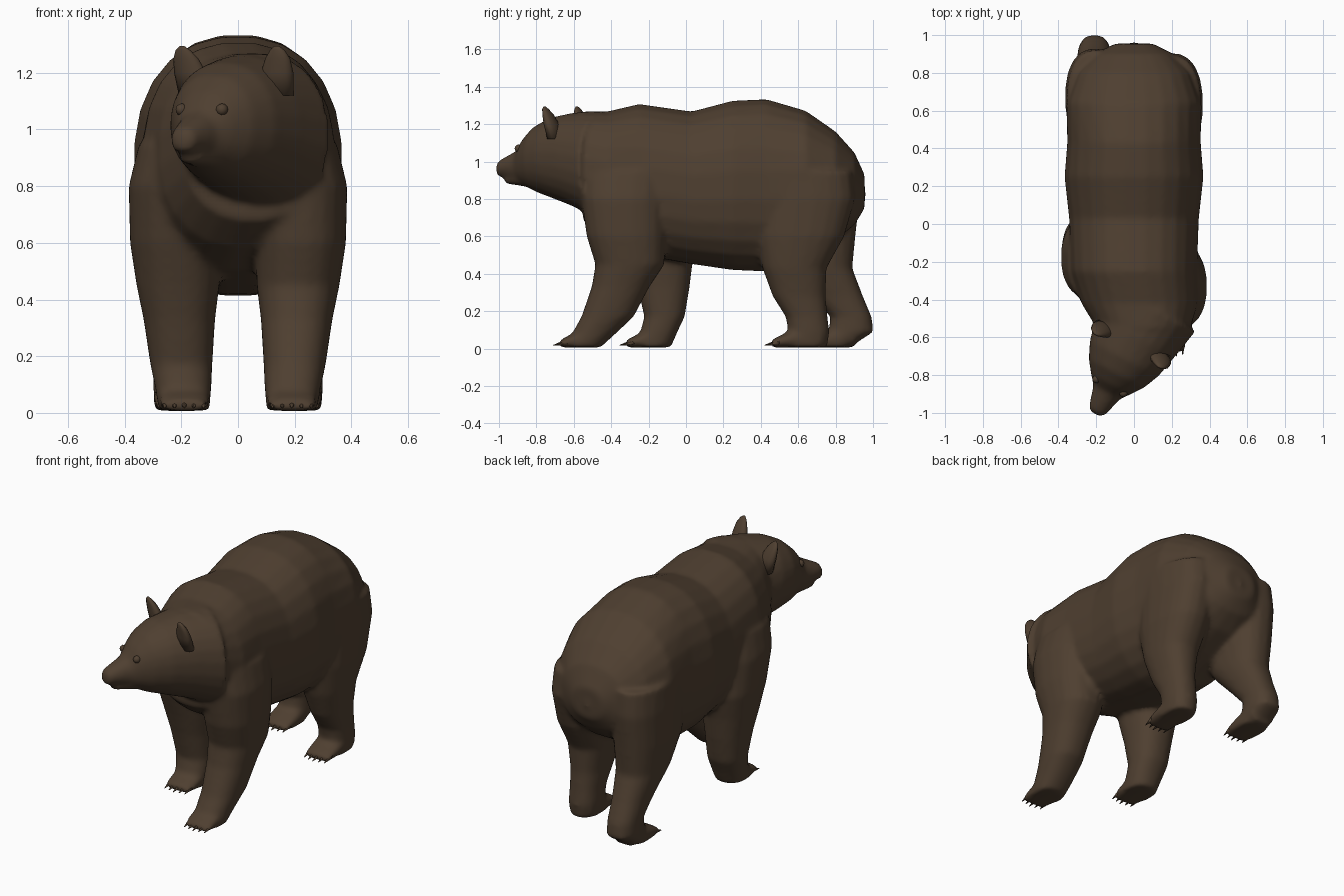
import bpy, bmesh, math
from mathutils import Vector, Matrix

if "Cube" in bpy.data.objects:
    bpy.data.objects.remove(bpy.data.objects["Cube"])

fur = bpy.data.materials.new("dark_brown_fur")
fur.diffuse_color = (0.078, 0.050, 0.030, 1)
fur.use_nodes = True
fur.node_tree.nodes["Principled BSDF"].inputs["Base Color"].default_value = fur.diffuse_color

X, Y, Z = Vector((1, 0, 0)), Vector((0, 1, 0)), Vector((0, 0, 1))
# The head is turned: its own forward and sideways directions
FWD, SIDE = Vector((-0.46, -0.89, 0)), Vector((0.89, -0.46, 0))
HEAD = Vector((-0.015, -0.64, 0))


def loft(bm, rings, n=20, power=2.3):
    """Skin closed rings (centre, u, v) with rounded cross-sections."""
    loops = []
    for c, u, v in rings:
        loop = []
        for i in range(n):
            a = 2 * math.pi * (i + 0.5) / n
            ca, sa = math.cos(a), math.sin(a)
            pu = math.copysign(abs(ca) ** (2 / power), ca)
            pv = math.copysign(abs(sa) ** (2 / power), sa)
            loop.append(bm.verts.new(c + u * pu + v * pv))
        loops.append(loop)
    for a, b in zip(loops, loops[1:]):
        for i in range(n):
            j = (i + 1) % n
            bm.faces.new((a[i], a[j], b[j], b[i]))
    bm.faces.new(loops[0][::-1])
    bm.faces.new(loops[-1])


def finish(bm, name):
    bmesh.ops.recalc_face_normals(bm, faces=bm.faces[:])
    me = bpy.data.meshes.new(name)
    bm.to_mesh(me)
    bm.free()
    me.materials.append(fur)
    for p in me.polygons:
        p.use_smooth = True
    ob = bpy.data.objects.new(name, me)
    bpy.context.collection.objects.link(ob)
    return ob


def head_point(t, s, z):
    return HEAD + FWD * t + SIDE * s + Z * z


body = bmesh.new()

# Torso: y, x centre, z centre, half width, half height
torso = [(-0.55, .05, .975, .25, .295), (-0.42, .03, .925, .31, .345),
         (-0.25, 0, .905, .335, .405), (0.03, 0, .86, .345, .41),
         (0.25, 0, .873, .37, .455), (0.43, 0, .873, .355, .463),
         (0.64, 0, .887, .36, .387), (0.80, 0, .87, .305, .292),
         (0.90, 0, .855, .21, .195), (0.955, 0, .84, .10, .09)]
loft(body, [(Vector((x, y, z)), X * rx, Z * rz) for y, x, z, rx, rz in torso], 24)

# Neck, skull and muzzle along the turned axis: t, z, half width, half height
skull = [(-.22, .98, .27, .29), (-.05, 1.012, .235, .25), (.08, 1.022, .205, .215),
         (.17, 1.015, .165, .178), (.235, 1.0, .117, .132), (.28, .977, .08, .088),
         (.36, .970, .058, .056), (.395, .963, .048, .046), (.412, .958, .03, .03)]
loft(body, [(head_point(t, 0, z), SIDE * r, Z * h) for t, z, r, h in skull], 24, 2.15)

# Lower jaw
jaw = [(.2, .91, .085, .05), (.29, .903, .058, .03), (.345, .898, .04, .018),
       (.365, .898, .025, .012)]
loft(body, [(head_point(t, 0, z), SIDE * r, Z * h) for t, z, r, h in jaw], 16)

# Legs: heights with x centre and half width, shared by left and right
front_x = [(.95, .20, .15), (.80, .22, .167), (.60, .222, .160), (.45, .212, .147),
           (.33, .207, .127), (.17, .20, .11), (.09, .193, .10), (.008, .19, .09)]
hind_x = [(.95, .20, .155), (.80, .21, .155), (.60, .212, .15), (.43, .21, .128),
          (.28, .21, .10), (.17, .21, .09), (.09, .21, .09), (.008, .21, .085)]
# Stride of each leg: side, toe tip, foot length, then y centre and half depth per height
legs = [
    (front_x, 1, -.71, .25, [(-.32, .24), (-.33, .23), (-.32, .212), (-.30, .185),
                             (-.35, .155), (-.42, .14), (-.485, .12), (-.555, .10)]),
    (front_x, -1, -.355, .25, [(-.20, .22), (-.18, .22), (-.14, .205), (-.13, .165),
                               (-.12, .14), (-.115, .108), (-.145, .10), (-.19, .11)]),
    (hind_x, 1, .42, .30, [(.62, .27), (.635, .27), (.61, .237), (.58, .172),
                           (.605, .142), (.645, .112), (.657, .11), (.635, .12)]),
    (hind_x, -1, .62, .28, [(.65, .27), (.67, .26), (.67, .237), (.71, .18),
                            (.81, .137), (.883, .11), (.882, .122), (.775, .10)])]

claws = bmesh.new()
for widths, side, toe, length, stride in legs:
    loft(body, [(Vector((side * x, y, z)), X * rx, Y * ry)
                for (z, x, rx), (y, ry) in zip(widths, stride)])
    # Paw wedge tapering to the toes
    px = side * widths[-1][1]
    paw = [(length, .065, .08, .06), (.15, .053, .09, .048), (.08, .037, .088, .032),
           (.035, .026, .078, .019)]
    loft(body, [(Vector((px, toe + d, z)), X * rx, Z * rz) for d, z, rx, rz in paw])
    # Five claws per paw, the middle ones furthest forward
    for k in range(-2, 3):
        tip = Vector((px + .034 * k, toe + .008 * abs(k), .018))
        base = tip + Vector((0, .065, .016))
        loft(claws, [(base, X * .014, Z * .014), (tip, X * .002, Z * .002)], 6, 2)

# Short tail
tail = [(.95, .88, .05, .04), (.88, .925, .045, .03), (.82, .945, .028, .018),
        (.80, .948, .012, .01)]
loft(body, [(Vector((0, y, z)), X * rx, Y * ry) for z, y, rx, ry in tail], 12)

# Fuse the flesh into one skin
skin = finish(body, "bear_body")
m = skin.modifiers.new("fuse", 'REMESH')
m.mode = 'VOXEL'
m.voxel_size = 0.015
m.use_smooth_shade = True
m = skin.modifiers.new("soften", 'SMOOTH')
m.factor = 0.5
m.iterations = 6

finish(claws, "claws")

# Ears: flattened, slightly pointed
for side, name in ((1, "right_ear"), (-1, "left_ear")):
    bm = bmesh.new()
    ear = [(1.12, .155, -.02, .07, .04), (1.20, .172, 0, .062, .034),
           (1.25, .182, .015, .048, .024), (1.28, .187, .028, .028, .014),
           (1.295, .188, .034, .008, .005)]
    loft(bm, [(head_point(t, side * s, z), SIDE * w, FWD * d)
              for z, s, t, w, d in ear], 12, 2)
    finish(bm, name)

# Eyes
for side, name in ((1, "right_eye"), (-1, "left_eye")):
    bm = bmesh.new()
    bmesh.ops.create_icosphere(bm, subdivisions=2, radius=0.022,
                               matrix=Matrix.Translation(head_point(.245, side * .08, 1.07)))
    finish(bm, name)
